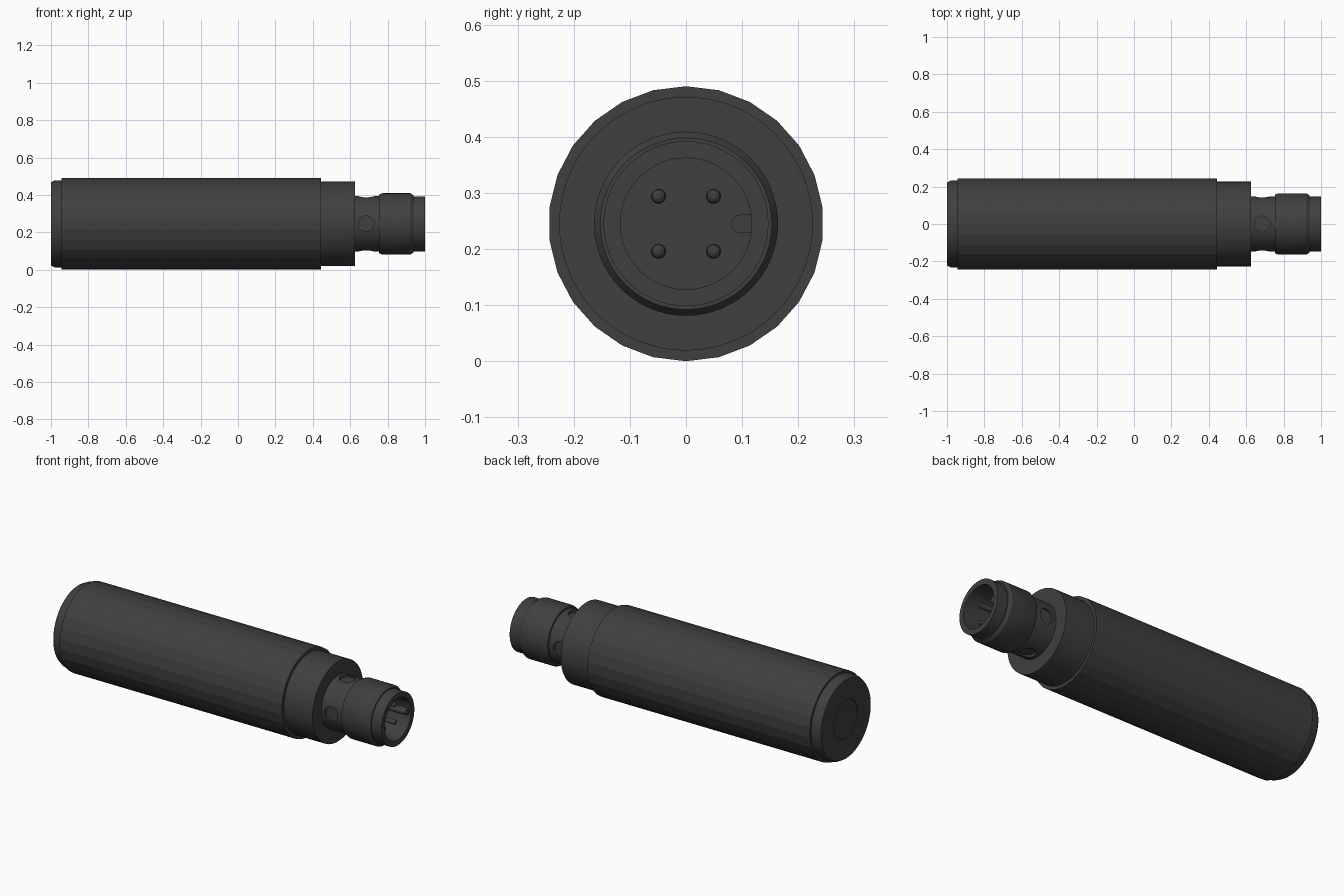
import bpy, bmesh
from math import sin, cos, pi, radians
from mathutils import Matrix, Vector

if "Cube" in bpy.data.objects:
    bpy.data.objects.remove(bpy.data.objects["Cube"])

ZC = 0.245  # height of the main axis

dark = bpy.data.materials.new("dark_grey")
dark.diffuse_color = (0.05, 0.05, 0.05, 1)
dark.use_nodes = True
dark.node_tree.nodes["Principled BSDF"].inputs["Base Color"].default_value = dark.diffuse_color


def finish(bm, name, smooth):
    bmesh.ops.recalc_face_normals(bm, faces=bm.faces)
    me = bpy.data.meshes.new(name)
    bm.to_mesh(me)
    bm.free()
    ob = bpy.data.objects.new(name, me)
    bpy.context.collection.objects.link(ob)
    me.materials.append(dark)
    if smooth:
        smooth_by_angle(ob)
    return ob


def smooth_by_angle(ob):
    bpy.ops.object.select_all(action='DESELECT')
    ob.select_set(True)
    bpy.context.view_layer.objects.active = ob
    bpy.ops.object.shade_smooth_by_angle(angle=radians(30))


def lathe(name, profile, sides=64, smooth=True, y=0.0, z=0.0):
    """Turn (x, radius) points around the x axis; both ends are capped."""
    bm = bmesh.new()
    rings = []
    for x, r in profile:
        rings.append([bm.verts.new((x, y + r * sin(2 * pi * i / sides),
                                    ZC + z + r * cos(2 * pi * i / sides)))
                      for i in range(sides)])
    for a, b in zip(rings, rings[1:]):
        for i in range(sides):
            j = (i + 1) % sides
            bm.faces.new((a[i], a[j], b[j], b[i]))
    bm.faces.new(rings[0])
    bm.faces.new(rings[-1])
    return finish(bm, name, smooth)


def radial_plug(name, x, r, inner, outer, angle, smooth=True):
    """Short cylinder pointing outwards from the main axis."""
    bm = bmesh.new()
    bmesh.ops.create_cone(bm, cap_ends=True, segments=32, radius1=r, radius2=r,
                          depth=outer - inner)
    m = (Matrix.Translation((x, 0, ZC)) @ Matrix.Rotation(angle, 4, 'X')
         @ Matrix.Translation((0, 0, (inner + outer) / 2)))
    bmesh.ops.transform(bm, matrix=m, verts=bm.verts)
    return finish(bm, name, smooth)


# Faceted main barrel
lathe("barrel", [(-0.945, 0.245), (0.445, 0.245)], sides=26, smooth=False)

# Sensing face cap with a chamfer and a shallow centre recess
lathe("sensing_cap", [(-0.93, 0.232), (-0.98, 0.232), (-1.0, 0.222),
                      (-1.0, 0.107), (-0.996, 0.105)])

# Rear collar
lathe("rear_collar", [(0.43, 0.226), (0.625, 0.226)])

# Connector: neck, raised ring and hollow socket
plug = lathe("connector_shell", [
    (0.61, 0.148), (0.755, 0.148), (0.755, 0.157), (0.772, 0.164),
    (0.922, 0.164), (0.938, 0.153), (0.938, 0.147), (1.0, 0.147),
    (1.0, 0.117), (0.78, 0.117)])

# Four round indicator windows sunk in the neck
for i in range(4):
    cutter = radial_plug("window_cutter", 0.685, 0.042, 0.132, 0.2, i * pi / 2)
    mod = plug.modifiers.new("window", 'BOOLEAN')
    mod.operation = 'DIFFERENCE'
    mod.solver = 'EXACT'
    mod.object = cutter
    bpy.context.view_layer.objects.active = plug
    bpy.ops.object.modifier_apply(modifier=mod.name)
    bpy.data.objects.remove(cutter)
    radial_plug(f"indicator_{i + 1}", 0.685, 0.039, 0.125, 0.136, i * pi / 2)
smooth_by_angle(plug)

# Contact pins with rounded tips
for sy in (-1, 1):
    for sz in (-1, 1):
        lathe(f"pin_{sy}_{sz}", [(0.77, 0.0135), (0.945, 0.0135),
                                 (0.953, 0.011), (0.957, 0.005)],
              sides=20, y=0.049 * sy, z=0.049 * sz)

# Alignment key inside the socket, rounded towards the centre
bm = bmesh.new()
section = [(0.12, -0.016)]
section += [(0.096 - 0.016 * cos(t), 0.016 * sin(t))
            for t in [-pi / 2 + k * pi / 10 for k in range(11)]]
section += [(0.12, 0.016)]
face = bm.faces.new([bm.verts.new((0.77, y, ZC + z)) for y, z in section])
ext = bmesh.ops.extrude_face_region(bm, geom=[face], use_keep_orig=True)
bmesh.ops.translate(bm, vec=Vector((0.22, 0, 0)),
                    verts=[v for v in ext["geom"] if isinstance(v, bmesh.types.BMVert)])
finish(bm, "alignment_key", True)
